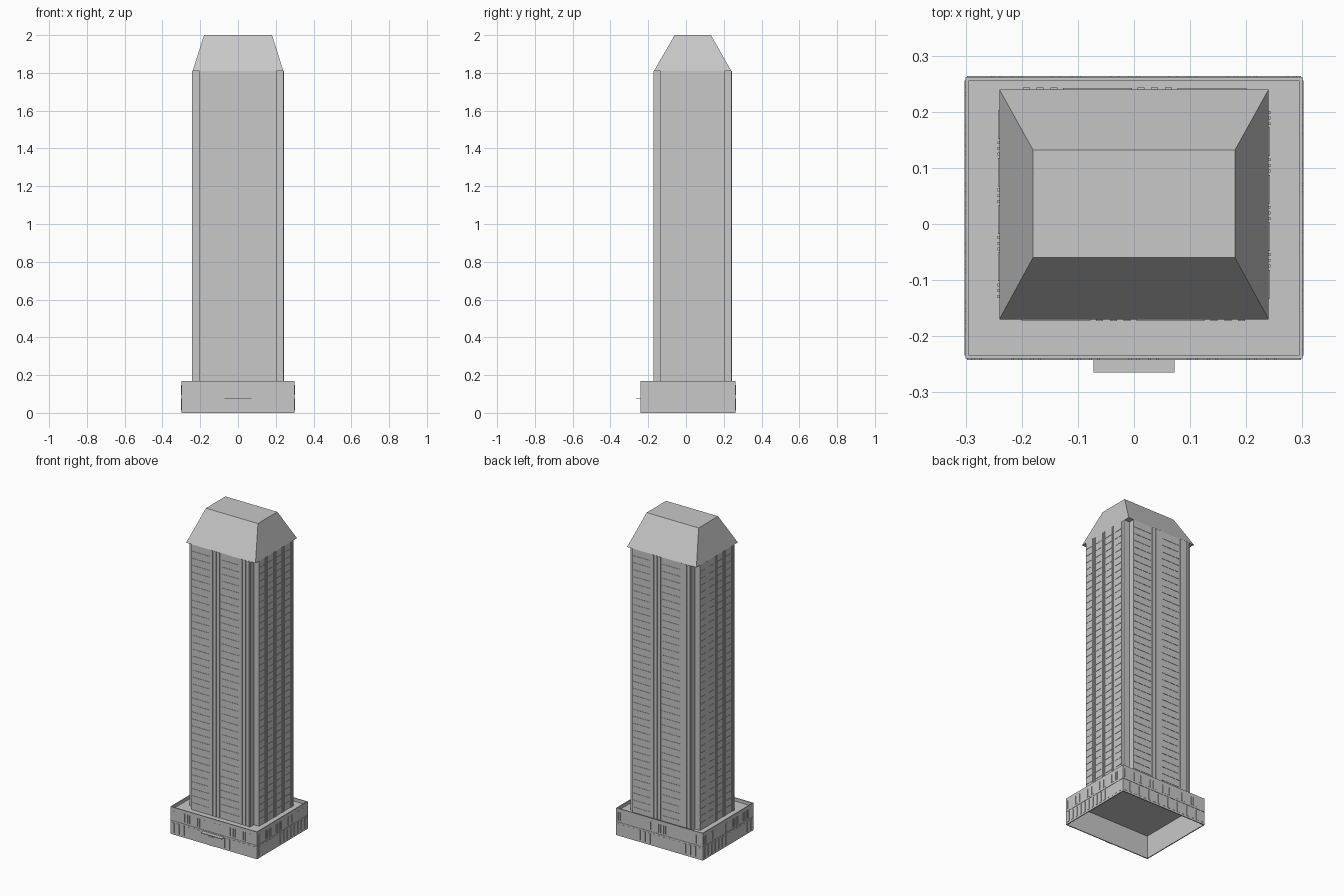
import bpy
import bmesh
from mathutils import Vector

cube = bpy.data.objects.get("Cube")
if cube:
    bpy.data.objects.remove(cube)

stone = bpy.data.materials.new("light_grey_stone")
stone.use_nodes = True
GREY = (0.58, 0.58, 0.58, 1)
stone.diffuse_color = GREY
stone.node_tree.nodes["Principled BSDF"].inputs["Base Color"].default_value = GREY


def finish(bm, name):
    bmesh.ops.recalc_face_normals(bm, faces=bm.faces)
    mesh = bpy.data.meshes.new(name)
    bm.to_mesh(mesh)
    bm.free()
    mesh.materials.append(stone)
    obj = bpy.data.objects.new(name, mesh)
    bpy.context.scene.collection.objects.link(obj)


def add_box(bm, low, high):
    verts = bmesh.ops.create_cube(bm, size=1)["verts"]
    low, high = Vector(low), Vector(high)
    for v in verts:
        v.co = (low + high) / 2 + v.co * (high - low)


def box_part(name, *boxes):
    bm = bmesh.new()
    for low, high in boxes:
        add_box(bm, low, high)
    finish(bm, name)


class Wall:
    """Places plates on one side of a rectangle; u runs along the wall."""

    def __init__(self, rect, side):
        self.x0, self.x1, self.y0, self.y1 = rect
        self.side = side

    def plate(self, bm, u, width, z0, z1, depth):
        a, b = u - width / 2, u + width / 2
        if self.side == "front":
            add_box(bm, (a, self.y0 - depth, z0), (b, self.y0, z1))
        elif self.side == "back":
            add_box(bm, (-b, self.y1, z0), (-a, self.y1 + depth, z1))
        else:
            mid = (self.y0 + self.y1) / 2
            if self.side == "right":
                add_box(bm, (self.x0 - depth, mid - b, z0), (self.x0, mid - a, z1))
            else:
                add_box(bm, (self.x1, mid + a, z0), (self.x1 + depth, mid + b, z1))


SIDES = ("front", "back", "left", "right")
BASE = (-0.3, 0.3, -0.24, 0.262)
TOWER = (-0.24, 0.24, -0.17, 0.24)
DECK, EAVE, PARAPET, NOTCH = 0.15, 1.81, 0.17, 0.036

# Hollow podium: four thin walls rising to a parapet, and the deck
x0, x1, y0, y1 = BASE
T = 0.006
box_part("podium_walls",
         ((x0, y0, 0), (x1, y0 + T, PARAPET)),
         ((x0, y1 - T, 0), (x1, y1, PARAPET)),
         ((x0, y0 + T, 0), (x0 + T, y1 - T, PARAPET)),
         ((x1 - T, y0 + T, 0), (x1, y1 - T, PARAPET)))
box_part("podium_deck", ((x0 + T, y0 + T, DECK - T), (x1 - T, y1 - T, DECK)))

# Podium facade: lower colonnade and upper groups of slim window fins
bm = bmesh.new()
for side in SIDES:
    wall = Wall(BASE, side)
    count = 17 if side in ("front", "back") else 14
    step = 0.035
    for i in range(count):
        u = (i - (count - 1) / 2) * step
        if not (side == "front" and abs(u) < 0.06):
            wall.plate(bm, u, 0.014, 0.012, 0.075, 0.002)
        if i % 3 != 1:
            for shift in (-0.007, 0.007):
                wall.plate(bm, u + shift, 0.005, 0.095, 0.148, 0.002)
    wall.plate(bm, 0, count * step, 0.082, 0.086, 0.002)
finish(bm, "podium_fins")

# Entrance
box_part("entrance_canopy", ((-0.072, -0.265, 0.073), (0.072, y0, 0.077)))
box_part("entrance_door", ((-0.042, y0 - 0.002, 0), (0.006, y0, 0.055)))

# Tower shaft with a square notch at every corner
x0, x1, y0, y1 = TOWER
n = NOTCH
outline = [(x0 + n, y0), (x1 - n, y0), (x1 - n, y0 + n), (x1, y0 + n),
           (x1, y1 - n), (x1 - n, y1 - n), (x1 - n, y1), (x0 + n, y1),
           (x0 + n, y1 - n), (x0, y1 - n), (x0, y0 + n), (x0 + n, y0 + n)]
bm = bmesh.new()
base = bm.faces.new([bm.verts.new((x, y, DECK)) for x, y in outline])
top = bmesh.ops.extrude_face_region(bm, geom=[base])["geom"]
bmesh.ops.translate(bm, vec=(0, 0, EAVE - DECK),
                    verts=[g for g in top if isinstance(g, bmesh.types.BMVert)])
finish(bm, "tower_shaft")

# Tower facade: vertical piers between bands of floor ledges
FLOORS = 38
floor_height = (EAVE - DECK) / FLOORS
piers, ledges = bmesh.new(), bmesh.new()
for side in SIDES:
    wall = Wall(TOWER, side)
    wide = side in ("front", "back")
    length = (x1 - x0 if wide else y1 - y0) - 2 * n
    bays = 2 if wide else 4
    bay = length / bays
    for b in range(bays):
        start = -length / 2 + b * bay
        panel = bay * 0.64
        for k in range(3):
            u = start + panel + (k + 0.5) * (bay - panel) / 3
            wall.plate(piers, u, (bay - panel) / 6, DECK, EAVE, 0.003)
        for f in range(1, FLOORS):
            z = DECK + f * floor_height
            wall.plate(ledges, start + panel / 2, panel * 0.94, z - 0.002, z + 0.002, 0.002)
finish(piers, "tower_piers")
finish(ledges, "floor_ledges")

# Tapered roof with a flat top
bm = bmesh.new()
add_box(bm, (x0, y0, EAVE), (x1, y1, 2))
for v in bm.verts:
    if v.co.z > 1.9:
        v.co.x = 0.18 if v.co.x > 0 else -0.18
        v.co.y = 0.132 if v.co.y > 0 else -0.06
finish(bm, "tapered_roof")
